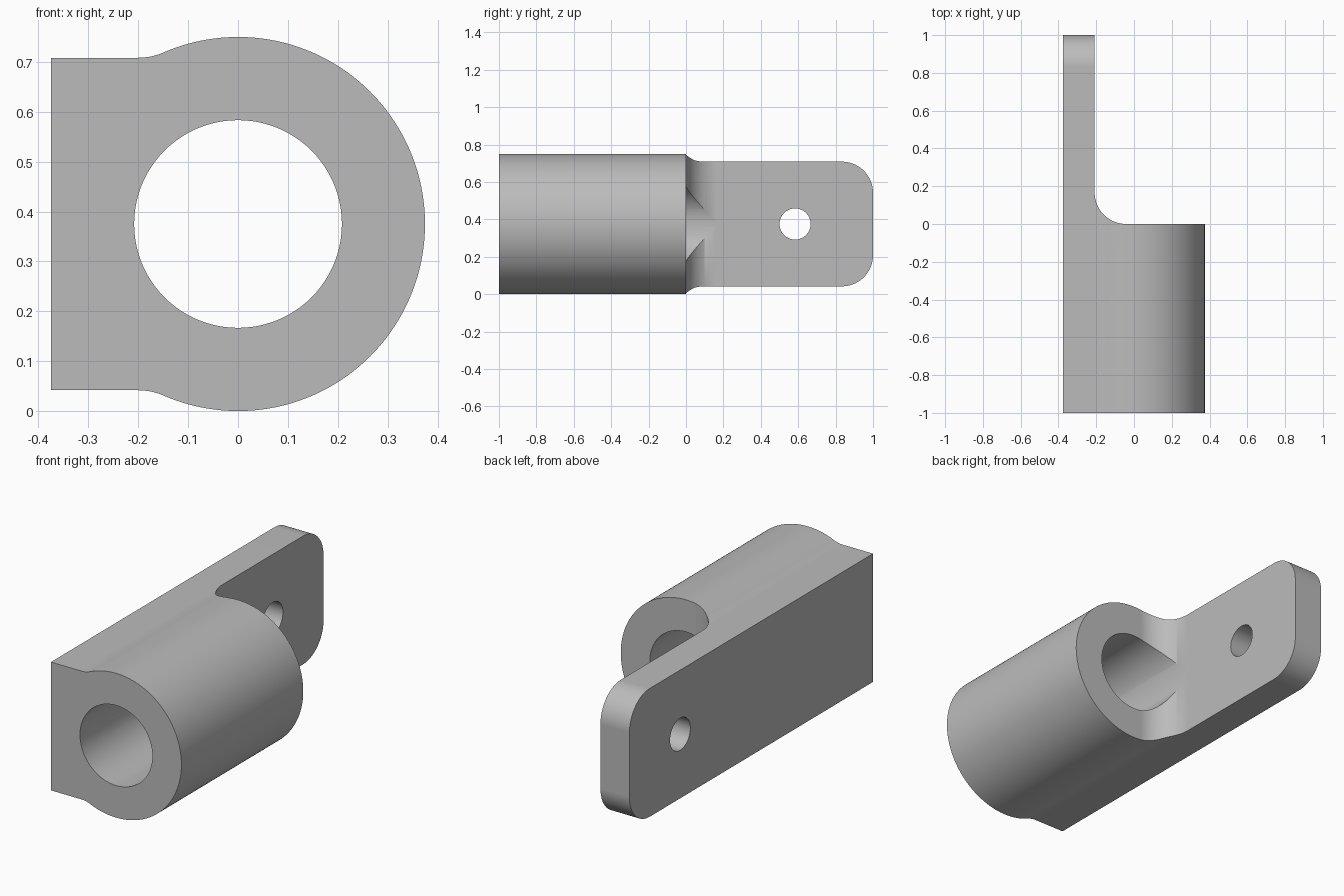
import bpy
from math import sin, cos, pi, radians, atan2, sqrt
from mathutils import Vector

if "Cube" in bpy.data.objects:
    bpy.data.objects.remove(bpy.data.objects["Cube"], do_unlink=True)

R, MID = 0.375, 0.375          # barrel radius and axis height
HALF = 0.3333                  # half height of the flat plate
INNER = -0.2083                # inner face of the plate
FILLET = 0.1667


def arc(cx, cy, r, start, end, steps):
    """Points along an arc, angles in radians."""
    angles = [start + (end - start) * i / steps for i in range(steps + 1)]
    return [(cx + r * cos(a), cy + r * sin(a)) for a in angles]


def prism(name, outline, axis, low, high):
    """Extrude a closed 2D outline along one axis."""
    def place(p, depth):
        co = list(p)
        co.insert(axis, depth)
        return Vector(co)

    n = len(outline)
    verts = [place(p, d) for d in (low, high) for p in outline]
    faces = [list(range(n))[::-1], list(range(n, 2 * n))]
    faces += [[i, (i + 1) % n, n + (i + 1) % n, n + i] for i in range(n)]
    mesh = bpy.data.meshes.new(name)
    mesh.from_pydata(verts, [], faces)
    obj = bpy.data.objects.new(name, mesh)
    bpy.context.collection.objects.link(obj)
    # Make the normals point outward whatever the axis
    bpy.context.view_layer.objects.active = obj
    bpy.ops.object.mode_set(mode='EDIT')
    bpy.ops.mesh.select_all(action='SELECT')
    bpy.ops.mesh.normals_make_consistent(inside=False)
    bpy.ops.object.mode_set(mode='OBJECT')
    return obj


def cut(target, cutter):
    """Subtract the cutter and discard it."""
    cutter.hide_render = True
    mod = target.modifiers.new("cut", 'BOOLEAN')
    mod.operation, mod.solver, mod.object = 'DIFFERENCE', 'EXACT', cutter
    bpy.context.view_layer.objects.active = target
    bpy.ops.object.modifier_apply(modifier=mod.name)
    bpy.data.objects.remove(cutter, do_unlink=True)


# Body: round barrel blended into a flat plate, seen along its length
blend = 0.125
dx = -sqrt((R + blend) ** 2 - (HALF + blend) ** 2)
join = atan2(HALF + blend, dx)
upper = arc(0, 0, R, 0, join, 48)
upper += arc(dx, HALF + blend, blend, join - pi, -pi / 2, 8)[1:]
upper.append((-R, HALF))
lower = [(x, -z) for x, z in reversed(upper[1:])]
body = prism("barrel_with_plate", [(x, z + MID) for x, z in upper + lower],
             1, -1, 1.1)

# Clear the space behind the barrel, leaving the plate and its fillet
space = arc(INNER + FILLET, FILLET, FILLET, pi, 1.5 * pi, 20)
space += [(0.6, 0), (0.6, 1.3), (INNER, 1.3)]
cut(body, prism("rear_space", space, 0 + 2, -0.3, 1.2))

# Round the far corners of the plate
edge = arc(1 - FILLET, HALF - FILLET, FILLET, pi / 2, 0, 20)
edge = [(1 - FILLET, 0.6)] + edge
edge += [(y, -z) for y, z in reversed(edge)] + [(1.3, -0.6), (1.3, 0.6)]
cut(body, prism("end_trim", [(y, z + MID) for y, z in edge], 0, -0.6, 0.3))

# Barrel bore and the bolt hole in the plate
cut(body, prism("bore", arc(0, MID, 0.2082, 0, 2 * pi, 96)[:-1], 1, -1.2, 0.5))
cut(body, prism("bolt_hole", arc(0.5833, MID, 0.0833, 0, 2 * pi, 64)[:-1],
                0, -0.6, 0.1))

# Plain grey finish
grey = bpy.data.materials.new("grey_metal")
grey.use_nodes = True
colour = (0.5, 0.5, 0.5, 1)
grey.diffuse_color = colour
grey.node_tree.nodes["Principled BSDF"].inputs["Base Color"].default_value = colour
body.data.materials.clear()
body.data.materials.append(grey)

# Smooth the curves while keeping flat faces flat
bpy.ops.object.select_all(action='DESELECT')
body.select_set(True)
bpy.context.view_layer.objects.active = body
bpy.ops.object.shade_smooth_by_angle(angle=radians(30))
weighted = body.modifiers.new("flat_faces", 'WEIGHTED_NORMAL')
weighted.keep_sharp = True
